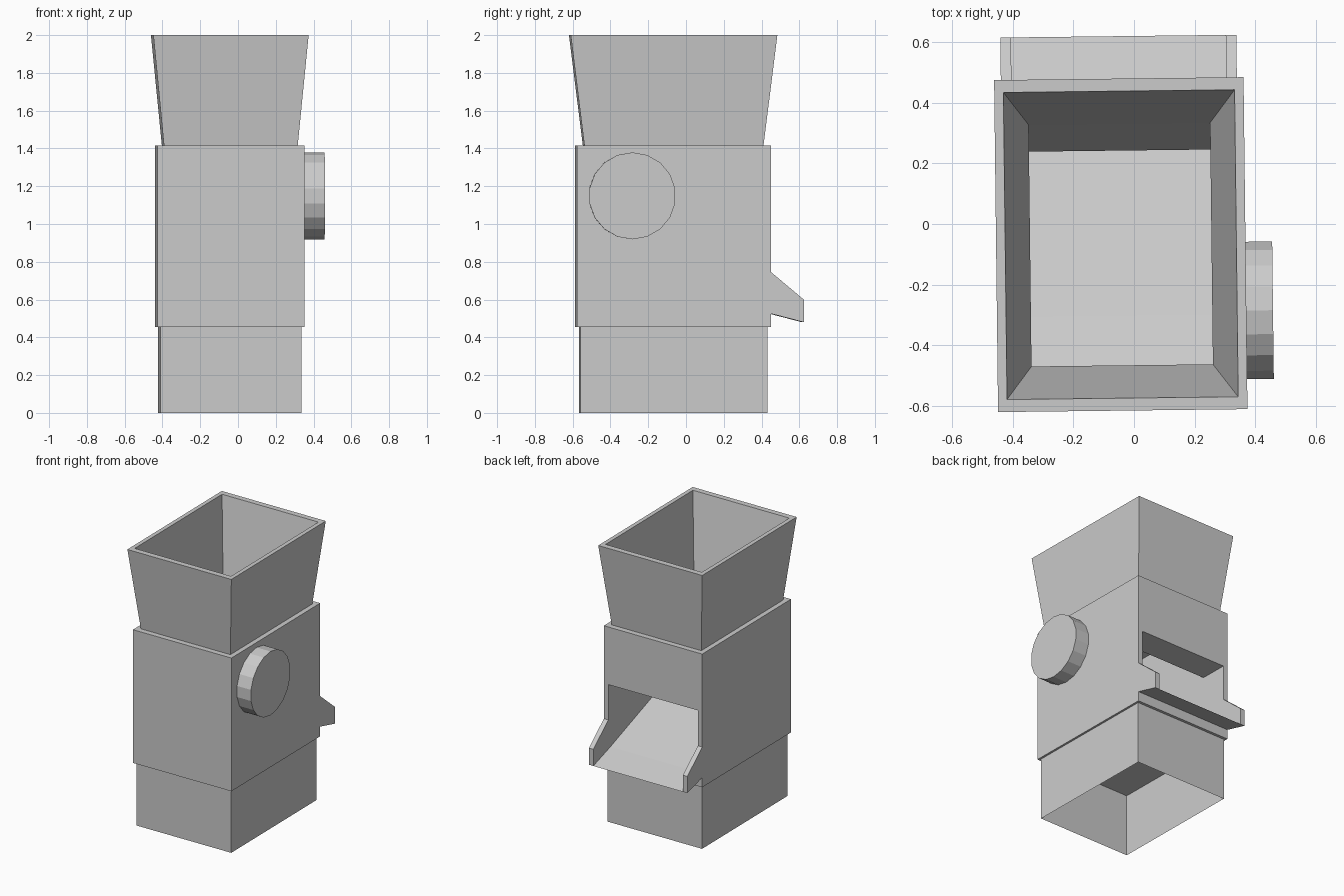
import bpy, bmesh, math
from mathutils import Matrix

cube = bpy.data.objects.get("Cube")
if cube:
    bpy.data.objects.remove(cube, do_unlink=True)

grey = bpy.data.materials.new("plain_grey")
grey.use_nodes = True
COLOUR = (0.6, 0.6, 0.6, 1)
grey.diffuse_color = COLOUR
grey.node_tree.nodes["Principled BSDF"].inputs["Base Color"].default_value = COLOUR

# The whole machine stands slightly turned and off-centre
PLACE = Matrix.Translation((-0.0435, -0.068, 0)) @ Matrix.Rotation(math.radians(0.68), 4, 'Z')

BODY_X, BODY_Y = 0.389, 0.514      # half sizes of the main housing
INNER_X = 0.354                    # half width between the side walls
BODY_LOW, BODY_TOP = 0.455, 1.415


def finish(name, bm, recalc=True):
    if recalc:
        bmesh.ops.recalc_face_normals(bm, faces=bm.faces)
    mesh = bpy.data.meshes.new(name)
    bm.to_mesh(mesh)
    bm.free()
    mesh.materials.append(grey)
    obj = bpy.data.objects.new(name, mesh)
    bpy.context.collection.objects.link(obj)
    obj.matrix_world = PLACE
    return obj


def extrude_x(name, profile, x0, x1):
    """Solid from a side profile of (y, z) points, between two x positions."""
    bm = bmesh.new()
    face = bm.faces.new([bm.verts.new((x0, y, z)) for y, z in profile])
    out = bmesh.ops.extrude_face_region(bm, geom=[face])
    moved = [v for v in out["geom"] if isinstance(v, bmesh.types.BMVert)]
    bmesh.ops.translate(bm, verts=moved, vec=(x1 - x0, 0, 0))
    return finish(name, bm)


def loft(name, rings, closed):
    """Skin rectangles given as (half_x, half_y, z)."""
    bm = bmesh.new()
    corners = ((-1, -1), (1, -1), (1, 1), (-1, 1))
    loops = [[bm.verts.new((sx * hx, sy * hy, z)) for sx, sy in corners]
             for hx, hy, z in rings]
    pairs = list(zip(loops, loops[1:]))
    if closed:
        pairs.append((loops[-1], loops[0]))
    for a, b in pairs:
        for i in range(4):
            j = (i + 1) % 4
            bm.faces.new((a[i], a[j], b[j], b[i]))
    return finish(name, bm, closed)


# Open-bottomed base sleeve
loft("base", [(0.374, 0.494, 0), (0.374, 0.494, BODY_LOW)], False)

# Side walls, each with its chute cheek at the back
cheek = [(-BODY_Y, BODY_LOW), (BODY_Y, BODY_LOW), (BODY_Y, 0.525), (0.687, 0.48),
         (0.687, 0.60), (BODY_Y, 0.745), (BODY_Y, BODY_TOP), (-BODY_Y, BODY_TOP)]
for side, sign in (("left", 1), ("right", -1)):
    extrude_x(side + "_wall", cheek, sign * INNER_X, sign * BODY_X)

# Floor block with the bent ramp and thin outlet lip
extrude_x("ramp", [(-BODY_Y, BODY_LOW), (BODY_Y, BODY_LOW), (BODY_Y, 0.525),
                   (0.687, 0.48), (0.49, 0.542), (-0.235, 0.80),
                   (-0.47, 0.98), (-BODY_Y, 0.98)], -INNER_X, INNER_X)

# Front wall, and the back wall above the outlet
extrude_x("front_wall", [(-BODY_Y, 0.98), (-0.47, 0.98), (-0.47, BODY_TOP),
                         (-BODY_Y, BODY_TOP)], -INNER_X, INNER_X)
extrude_x("back_wall", [(BODY_Y, 1.0), (BODY_Y, BODY_TOP), (0.398, BODY_TOP),
                        (0.31, 1.0)], -INNER_X, INNER_X)

# Flared hopper with a wall thickness
loft("hopper", [(0.354, 0.474, BODY_TOP), (0.411, 0.547, 2.0),
                (0.381, 0.506, 2.0), (0.299, 0.398, BODY_TOP)], True)

# Round side knob
bm = bmesh.new()
bmesh.ops.create_cone(bm, cap_ends=True, segments=18, radius1=0.23, radius2=0.23, depth=0.112,
                      matrix=Matrix.Translation((0.443, -0.222, 1.149))
                      @ Matrix.Rotation(math.pi / 2, 4, 'Y')
                      @ Matrix.Rotation(math.pi / 2, 4, 'Z'))
finish("side_knob", bm)
